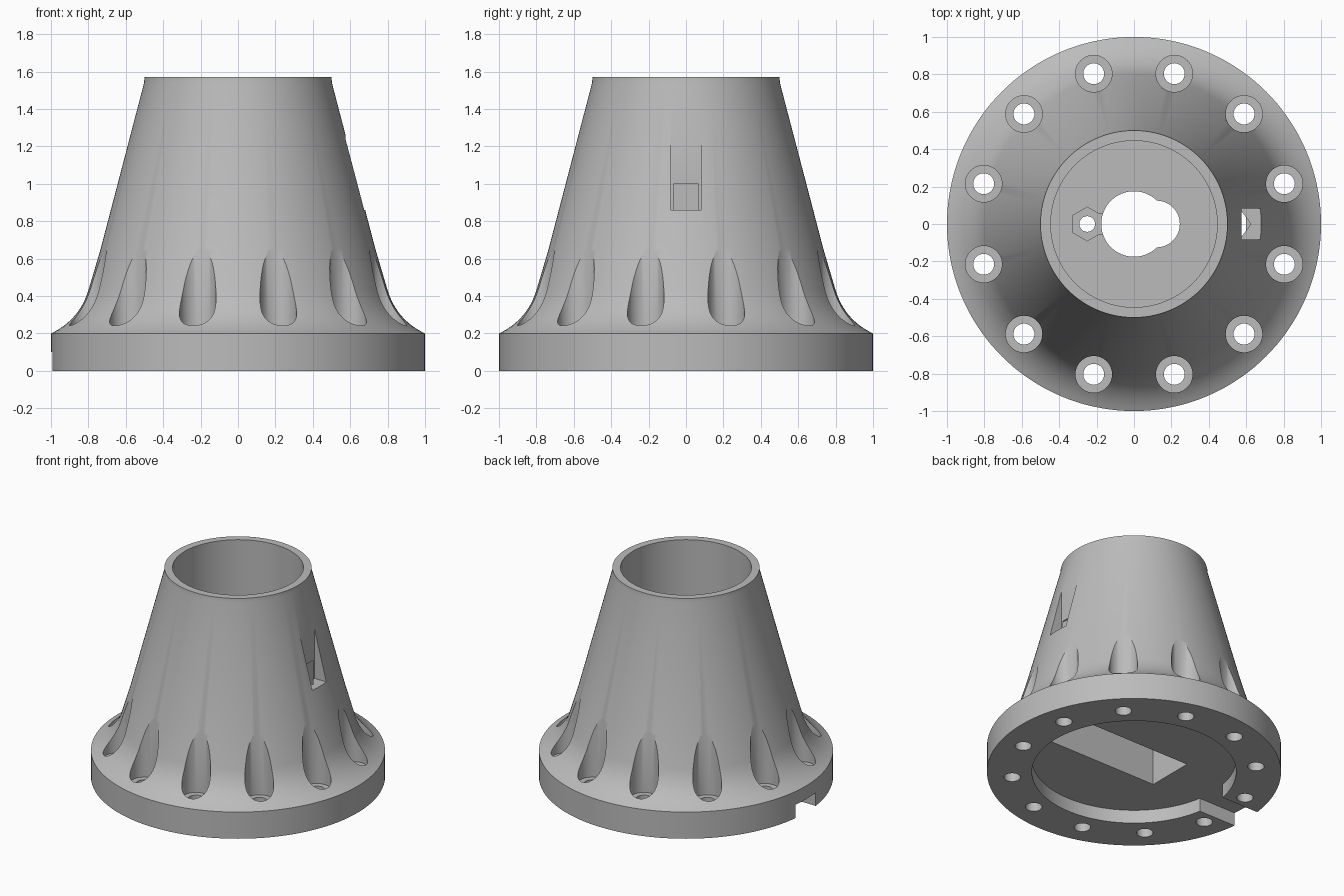
import bpy, bmesh, math
from mathutils import Vector

old = bpy.data.objects.get("Cube")
if old:
    bpy.data.objects.remove(old, do_unlink=True)

grey = bpy.data.materials.new("plain grey")
grey.use_nodes = True
colour = (0.5, 0.5, 0.5, 1)
grey.diffuse_color = colour
grey.node_tree.nodes["Principled BSDF"].inputs["Base Color"].default_value = colour


def make_object(name, bm):
    bmesh.ops.recalc_face_normals(bm, faces=bm.faces)
    mesh = bpy.data.meshes.new(name)
    bm.to_mesh(mesh)
    bm.free()
    mesh.materials.append(grey)
    obj = bpy.data.objects.new(name, mesh)
    bpy.context.scene.collection.objects.link(obj)
    return obj


def revolve(name, profile, steps=144):
    """Closed solid from (radius, height) points, capped top and bottom."""
    bm = bmesh.new()
    rings = [[bm.verts.new((r * math.cos(a), r * math.sin(a), z))
              for a in (2 * math.pi * i / steps for i in range(steps))]
             for r, z in profile]
    for low, high in zip(rings, rings[1:]):
        for i in range(steps):
            j = (i + 1) % steps
            bm.faces.new((low[i], low[j], high[j], high[i]))
    bm.faces.new(rings[0])
    bm.faces.new(rings[-1])
    return make_object(name, bm)


def prism(name, outline, z0, z1):
    """Upright solid from a plan outline."""
    bm = bmesh.new()
    base = bm.faces.new([bm.verts.new((x, y, z0)) for x, y in outline])
    ext = bmesh.ops.extrude_face_region(bm, geom=[base])
    bmesh.ops.translate(bm, vec=(0, 0, z1 - z0),
                        verts=[v for v in ext["geom"] if isinstance(v, bmesh.types.BMVert)])
    return make_object(name, bm)


def circle(x, y, r, steps=48, turn=0.0):
    return [(x + r * math.cos(turn + 2 * math.pi * i / steps),
             y + r * math.sin(turn + 2 * math.pi * i / steps)) for i in range(steps)]


def box(x0, x1, half):
    return [(x0, -half), (x1, -half), (x1, half), (x0, half)]


# Flared body: flange, concave fillet, straight cone
start, control, end = Vector((1, 0.2)), Vector((0.85, 0.27)), Vector((0.80, 0.43))
fillet = []
for i in range(13):
    t = i / 12
    fillet.append(tuple(start * (1 - t) ** 2 + control * 2 * t * (1 - t) + end * t * t))
body = revolve("flared_housing", [(1, 0)] + fillet + [(0.735, 0.65), (0.502, 1.54), (0.5, 1.57)])

# Bore, bottom recess, pocket and rim notch
floor = 0.6
cutters = [
    prism("bore_cutter", circle(0, 0, 0.445, 144), floor, 1.8),
    prism("recess_cutter", circle(0, 0, 0.695, 144), -0.1, 0.1),
    prism("rim_notch_cutter", box(-1.2, -0.5, 0.12), -0.11, 0.1),
    prism("pocket_cutter", box(-0.32, 0.6, 0.178), -0.12, 0.5),
    # Keyhole and nut seat in the bore floor
    prism("shaft_hole_cutter", circle(0, 0, 0.175, 64), 0.4, 0.8),
    prism("shaft_lobe_cutter", circle(0.12, 0, 0.125), 0.4, 0.81),
    prism("nut_seat_cutter", circle(-0.25, 0, 0.09, 6, math.pi / 2), floor - 0.05, 0.82),
    prism("nut_neck_cutter", box(-0.22, -0.1, 0.055), floor - 0.05, 0.83),
    prism("nut_hole_cutter", circle(-0.25, 0, 0.042, 24), 0.4, 0.84),
    # Side window with a pointed duct down to the pocket
    prism("window_cutter", box(0.575, 0.9, 0.083), 0.86, 1.45),
    prism("duct_cutter", [(0.566, -0.08), (0.625, 0), (0.566, 0.08)], 0.3, 1.0),
]

# Ring of twelve counterbored bolt holes
for i in range(12):
    a = math.radians(15 + 30 * i)
    x, y = 0.832 * math.cos(a), 0.832 * math.sin(a)
    cutters.append(prism("counterbore_cutter", circle(x, y, 0.098), 0.2, 1.2))
    cutters.append(prism("bolt_hole_cutter", circle(x, y, 0.056, 32), -0.2, 0.5))

for cutter in cutters:
    cutter.hide_render = True
    cut = body.modifiers.new(cutter.name, "BOOLEAN")
    cut.operation = "DIFFERENCE"
    cut.solver = "EXACT"
    cut.object = cutter

# Bake the cuts and drop the helpers
graph = bpy.context.evaluated_depsgraph_get()
baked = bpy.data.meshes.new_from_object(body.evaluated_get(graph))
body.modifiers.clear()
body.data = baked
for cutter in cutters:
    bpy.data.objects.remove(cutter, do_unlink=True)

bpy.ops.object.select_all(action="DESELECT")
body.select_set(True)
bpy.context.view_layer.objects.active = body
bpy.ops.object.shade_smooth_by_angle(angle=math.radians(30))
